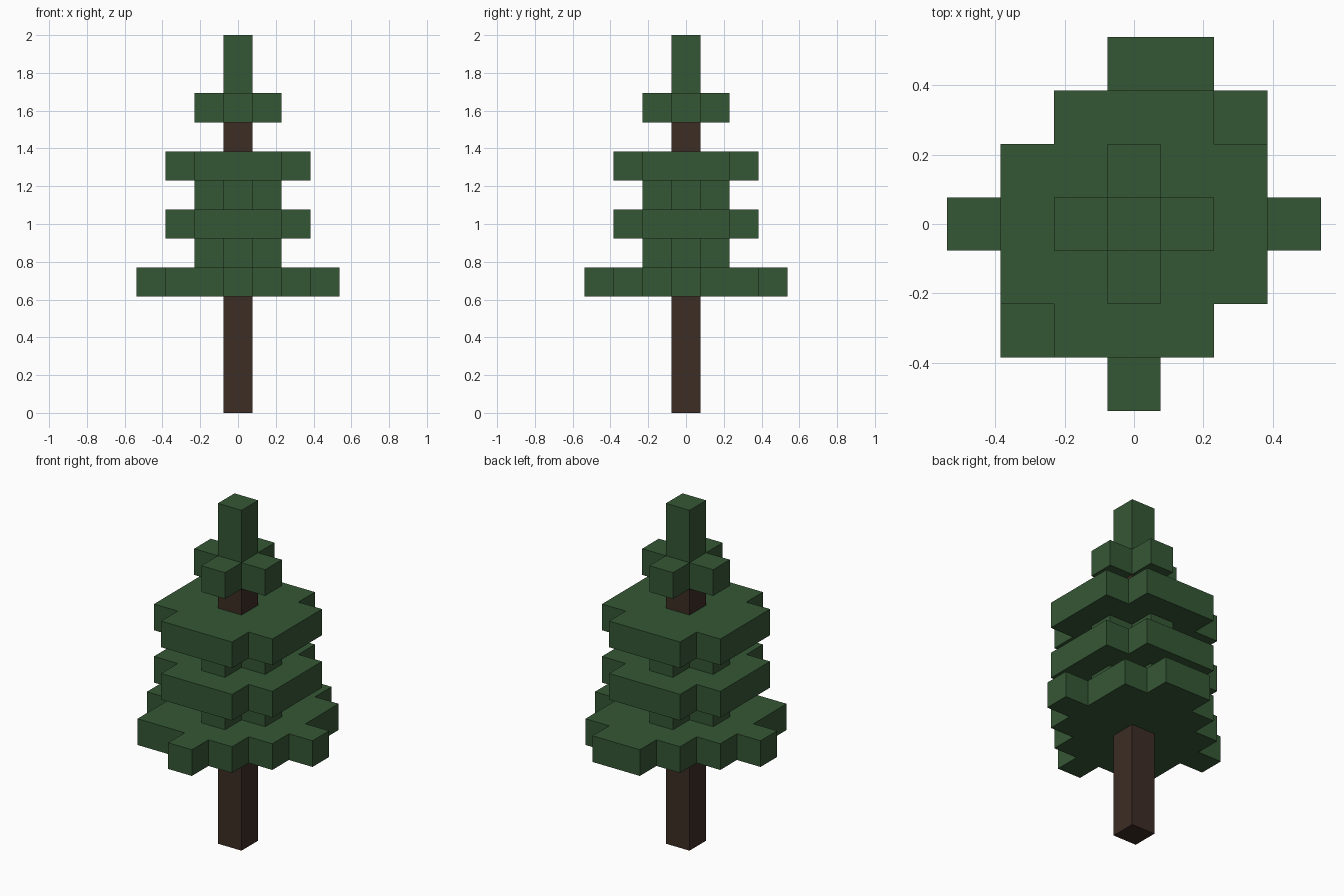
import bpy, bmesh

cube = bpy.data.objects.get("Cube")
if cube:
    bpy.data.objects.remove(cube, do_unlink=True)

U = 2 / 13  # side of one block


def material(name, rgb):
    m = bpy.data.materials.new(name)
    m.use_nodes = True
    m.diffuse_color = (*rgb, 1)
    m.node_tree.nodes["Principled BSDF"].inputs["Base Color"].default_value = (*rgb, 1)
    return m


green = material("needle green", (0.036, 0.095, 0.036))
brown = material("bark brown", (0.046, 0.026, 0.018))


def slab(name, rows, level, height, mat):
    """Extrude a blocky outline; rows maps y to its first and last x cell."""
    bm = bmesh.new()
    for y, (first, last) in rows.items():
        for x in range(first, last + 1):
            corners = ((-.5, -.5), (.5, -.5), (.5, .5), (-.5, .5))
            bm.faces.new([bm.verts.new(((x + a) * U, (y + b) * U, level * U))
                          for a, b in corners])
    bmesh.ops.remove_doubles(bm, verts=bm.verts, dist=U / 100)
    ext = bmesh.ops.extrude_face_region(bm, geom=bm.faces[:], use_keep_orig=True)
    top = [v for v in ext["geom"] if isinstance(v, bmesh.types.BMVert)]
    bmesh.ops.translate(bm, verts=top, vec=(0, 0, height * U))
    bmesh.ops.recalc_face_normals(bm, faces=bm.faces)
    bmesh.ops.dissolve_limit(bm, angle_limit=0.01, verts=bm.verts, edges=bm.edges)
    me = bpy.data.meshes.new(name)
    bm.to_mesh(me)
    bm.free()
    me.materials.append(mat)
    bpy.context.collection.objects.link(bpy.data.objects.new(name, me))


# Outlines
single = {0: (0, 0)}
cross = {-1: (0, 0), 0: (-1, 1), 1: (0, 0)}
disc = {y: (-1, 1) if abs(y) == 2 else (-2, 2) for y in range(-2, 3)}
skirt = {-3: (0, 0), -2: (-2, 1), -1: (-2, 2), 0: (-3, 3),
         1: (-2, 2), 2: (-1, 2), 3: (0, 1)}

# Trunk, running up inside the foliage
slab("trunk", single, 0, 10, brown)

# Foliage tiers from bottom to top
slab("bottom_branches", skirt, 4, 1, green)
slab("lower_inner_branches", cross, 5, 1, green)
slab("middle_branches", disc, 6, 1, green)
slab("upper_inner_branches", cross, 7, 1, green)
slab("upper_branches", disc, 8, 1, green)
slab("crown_branches", cross, 10, 1, green)
slab("tree_tip", single, 11, 2, green)
